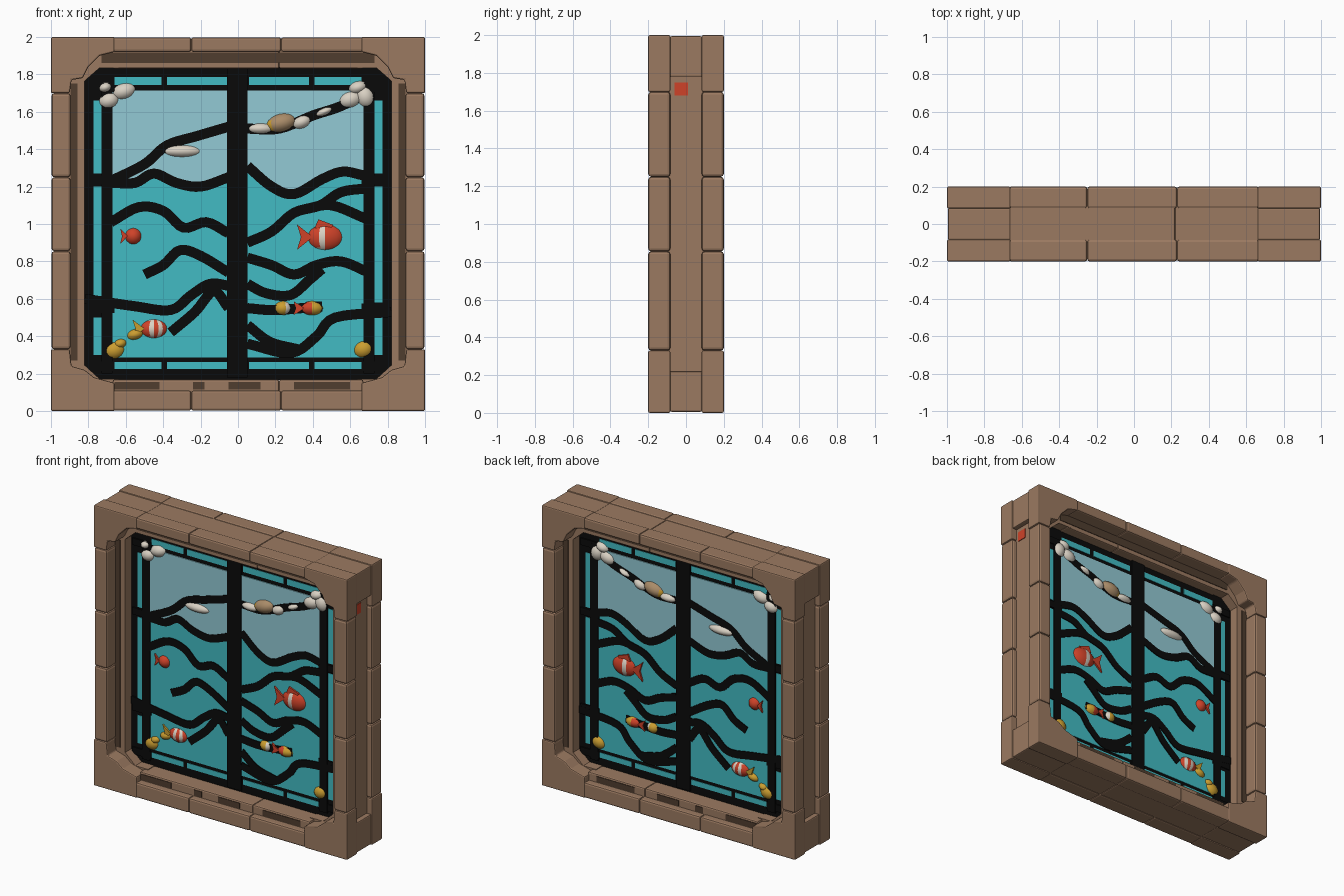
import bpy, bmesh, math
from mathutils import Vector

if "Cube" in bpy.data.objects:
    bpy.data.objects.remove(bpy.data.objects["Cube"])

def material(name, rgb):
    m = bpy.data.materials.new(name)
    m.diffuse_color = (*rgb, 1)
    m.use_nodes = True
    m.node_tree.nodes["Principled BSDF"].inputs["Base Color"].default_value = m.diffuse_color
    return m

WOOD = material("wood brown", (0.33, 0.195, 0.12))
DARK = material("dark wood", (0.08, 0.047, 0.028))
LEAD = material("lead black", (0.003, 0.003, 0.003))
SEA = material("sea teal", (0.055, 0.50, 0.55))
SKY = material("sky blue", (0.29, 0.59, 0.66))
WHITE = material("cloud white", (0.70, 0.64, 0.55))
RED = material("fish red", (0.62, 0.055, 0.022))
GOLD = material("coral gold", (0.60, 0.34, 0.03))
TAN = material("bird tan", (0.40, 0.26, 0.14))

def finish(name, bm, mats, bevel=0.0, smooth=False):
    bmesh.ops.recalc_face_normals(bm, faces=bm.faces)
    me = bpy.data.meshes.new(name)
    bm.to_mesh(me)
    bm.free()
    ob = bpy.data.objects.new(name, me)
    bpy.context.collection.objects.link(ob)
    for m in mats:
        me.materials.append(m)
    if smooth:
        for p in me.polygons:
            p.use_smooth = True
    if bevel:
        b = ob.modifiers.new("soft edges", 'BEVEL')
        b.width, b.segments, b.limit_method = bevel, 2, 'ANGLE'
    return ob

def prism(name, pts, y0, y1, mat, bevel=0.0):
    """Solid between two copies of an (x, z) outline at y0 and y1."""
    bm = bmesh.new()
    a, b = [[bm.verts.new((x, y, z)) for x, z in pts] for y in (y0, y1)]
    bm.faces.new(a)
    bm.faces.new(b[::-1])
    for i in range(len(pts)):
        bm.faces.new((a[i - 1], a[i], b[i], b[i - 1]))
    return finish(name, bm, [mat], bevel)

def box(name, x0, x1, z0, z1, y0, y1, mat, bevel=0.0):
    return prism(name, [(x0, z0), (x1, z0), (x1, z1), (x0, z1)], y0, y1, mat, bevel)

def curve(pts, n=5):
    """Catmull-Rom smoothing of a short path."""
    p = [Vector(q) for q in pts]
    p = [2 * p[0] - p[1]] + p + [2 * p[-1] - p[-2]]
    out = []
    for a, b, c, d in zip(p, p[1:], p[2:], p[3:]):
        for i in range(n):
            t = i / n
            out.append(0.5 * (2 * b + (c - a) * t + (2 * a - 5 * b + 4 * c - d) * t * t
                              + (3 * b - a - 3 * c + d) * t ** 3))
    return out + [p[-2]]

def ribbon(name, pts, width=0.058, depth=0.037, mat=LEAD):
    """Lead strip following a path, showing on both sides of the glass."""
    c = curve(pts)
    left, right = [], []
    for i, q in enumerate(c):
        t = (c[min(i + 1, len(c) - 1)] - c[max(i - 1, 0)]).normalized()
        n = Vector((-t.y, t.x)) * width / 2
        left.append(q + n)
        right.append(q - n)
    bm = bmesh.new()
    rows = [[bm.verts.new((a.x, s * depth, a.y)) for a in side]
            for side, s in ((left, -1), (right, -1), (right, 1), (left, 1))]
    for r, s in zip(rows, rows[1:] + rows[:1]):
        for i in range(len(c) - 1):
            bm.faces.new((r[i], r[i + 1], s[i + 1], s[i]))
    for i in (0, -1):
        bm.faces.new([r[i] for r in rows])
    return finish(name, bm, [mat])

def blob(name, x, z, rx, rz, mats, bands=(), ry=0.06, tilt=0.0):
    """Flattened ball; bands are (from, to) ranges of local x painted with mats[1]."""
    bm = bmesh.new()
    bmesh.ops.create_uvsphere(bm, u_segments=20, v_segments=12, radius=1)
    for f in bm.faces:
        cx = f.calc_center_median().x
        f.material_index = int(any(a < cx < b for a, b in bands))
    for v in bm.verts:
        px, pz = v.co.x * rx, v.co.z * rz
        v.co = (x + px * math.cos(tilt) - pz * math.sin(tilt), v.co.y * ry,
                z + px * math.sin(tilt) + pz * math.cos(tilt))
    return finish(name, bm, mats, smooth=True)

# --- wooden frame: corner blocks, notched in the middle layer ---
top = [(.66, 1.92), (.74, 1.9), (.8, 1.84), (.83, 1.78), (.89, 1.77)]
low = [(.66, .15), (.77, .18), (.82, .22), (.89, .24)]
for s in (-1, 1):
    for y0, y1, out, zt, zb in ((-.2, -.083, 1, 1.7, .33), (-.085, .085, .994, 1.78, .22), (.083, .2, 1, 1.7, .33)):
        for nm, outline in (("top_corner", [(out, 1 + out), (.66, 1 + out)] + top + [(.9, zt), (out, zt)]),
                            ("bottom_corner", [(out, 1 - out), (.66, 1 - out)] + low + [(.9, zb), (out, zb)])):
            prism(nm, [(s * x, z) for x, z in outline], y0, y1, WOOD, .008)
    # recessed side core, inner ledge and corner ledges
    box("side_core", s * .82, s * .96, .2, 1.8, -.1, .1, WOOD)
    for nm, fill in (("top_corner_ledge", [(.64, 1.835), (.74, 1.835), (.82, 1.765), (.92, 1.765), (.92, 1.95), (.64, 1.95)]),
                     ("bottom_corner_ledge", [(.64, .172), (.74, .172), (.82, .245), (.92, .245), (.92, .05), (.64, .05)])):
        prism(nm, [(s * x, z) for x, z in fill], -.1, .1, WOOD)
    # stacked side blocks, front and back
    for d in (-1, 1):
        for z0, z1 in ((.33, .855), (.855, 1.25), (1.25, 1.7)):
            box("side_block", s * .895, s * .997, z0, z1, d * .2, d * .083, WOOD, .015)
        box("ledge_shadow_side", s * .858, s * .896, .27, 1.75, d * .1, d * .104, DARK)

# --- top and bottom beams in three layers ---
seams = (-.67, -.25, .23, .67)
for d in (-1, 1):
    for x0, x1 in zip(seams, seams[1:]):
        box("top_beam", x0, x1, 1.92, 1.998, d * .2, d * .083, WOOD, .012)
        box("bottom_beam", x0, x1, .002, .11, d * .2, d * .083, WOOD, .012)
    box("top_shadow", -.73, .73, 1.86, 1.918, d * .1, d * .104, DARK)
    for x0, x1 in ((-.66, -.42), (-.24, -.18), (-.05, .12), (.3, .6)):
        box("bottom_shadow", x0, x1, .115, .155, d * .15, d * .154, DARK)
for x0, x1 in ((-.67, .22), (.22, .67)):
    box("top_core", x0, x1, 1.83, 1.992, -.1, .1, WOOD, .01)
    box("bottom_core", x0, x1, .008, .168, -.15, .15, WOOD, .01)

# --- leaded panel: black backing, sea panes, sky panes ---
backing = [(-.83, .24), (-.74, .165), (.74, .165), (.83, .24), (.83, 1.77), (.74, 1.845), (-.74, 1.845), (-.83, 1.77)]
prism("lead_backing", backing, -.028, .028, LEAD)
sky_line_left = [(-.67, 1.22), (-.55, 1.22), (-.45, 1.27), (-.33, 1.22), (-.2, 1.2), (-.05, 1.25)]
sky_line_right = [(.05, 1.31), (.18, 1.2), (.3, 1.16), (.45, 1.24), (.56, 1.28), (.67, 1.26)]
for s, line in ((-1, sky_line_left), (1, sky_line_right)):
    box("sea_pane", s * .05, s * .67, .285, 1.715, -.031, .031, SEA)
    edge = [tuple(q) for q in curve(line)]
    prism("sky_pane", edge + [(edge[-1][0], 1.715), (edge[0][0], 1.715)], -.034, .034, SKY)
    box("edge_bar", s * .67, s * .73, .2, 1.74, -.037, .037, LEAD)
    for z0, z1 in ((.3, .5), (.58, 1.2), (1.27, 1.66)):
        box("edge_strip", s * .73, s * .772, z0, z1, -.031, .031, SEA)
    for x0, x1 in ((.06, .38), (.41, .66)):
        box("top_strip", s * x0, s * x1, 1.742, 1.785, -.031, .031, SEA)
        box("bottom_strip", s * x0, s * x1, .225, .262, -.031, .031, SEA)
box("centre_bar", -.058, .05, .18, 1.84, -.04, .04, LEAD)

# --- wavy lead lines ---
waves = [
    sky_line_left, sky_line_right,
    [(-.68, 1.23), (-.5, 1.32), (-.38, 1.42), (-.22, 1.47), (-.05, 1.52)],
    [(-.68, 1.01), (-.53, 1.09), (-.4, 1.07), (-.29, .98), (-.17, 1.01), (-.05, .95)],
    [(-.5, .73), (-.4, .78), (-.31, .86), (-.2, .83), (-.05, .74)],
    [(-.82, .6), (-.55, .56), (-.36, .54), (-.25, .62), (-.15, .68), (-.05, .67)],
    [(-.36, .42), (-.23, .53), (-.13, .64), (-.05, .55)],
    [(.05, .9), (.18, .96), (.3, 1.06), (.44, 1.1), (.55, 1.17), (.68, 1.19)],
    [(.36, 1.08), (.5, 1.1), (.68, 1.03)],
    [(.05, .82), (.18, .78), (.3, .73), (.42, .78), (.55, .8), (.7, .74)],
    [(.05, .68), (.15, .63), (.28, .62), (.38, .7), (.45, .76)],
    [(.05, .55), (.2, .54), (.45, .56)],
    [(.05, .36), (.28, .31), (.42, .4), (.52, .5), (.82, .53)],
    [(.05, .46), (.17, .37), (.32, .33)],
    [(.05, 1.51), (.22, 1.51), (.4, 1.58), (.55, 1.63), (.68, 1.7)],
]
for w in waves:
    ribbon("lead_wave", w, .054)
for s in (-1, 1):
    for z in (.24, .55, 1.235, 1.73):
        box("lead_tie", s * .66, s * .81, z - .025, z + .025, -.036, .036, LEAD)

# --- clouds, bird and coral ---
blob("left_cloud", -.3, 1.39, .115, .038, [WHITE])
blob("branch_cloud", .12, 1.51, .08, .034, [WHITE])
blob("bird_body", .23, 1.54, .09, .055, [TAN, GOLD], [(-1, -.55)], .07, .25)
blob("bird_wing", .34, 1.545, .06, .04, [WHITE], tilt=.4)
blob("bird_tip", .46, 1.6, .055, .024, [WHITE], tilt=.4)
for x, z, rx, rz in ((.6, 1.665, .07, .05), (.68, 1.68, .055, .065), (.64, 1.73, .055, .038),
                     (-.69, 1.66, .06, .048), (-.61, 1.71, .07, .048), (-.71, 1.73, .04, .03)):
    blob("corner_cloud", x, z, rx, rz, [WHITE], tilt=.3)
for x, z, rx, rz in ((-.66, .325, .062, .052), (-.63, .36, .04, .03), (.67, .33, .06, .052), (-.55, .41, .052, .034)):
    blob("coral", x, z, rx, rz, [GOLD], ry=.054, tilt=.3)

# --- fish: banded body with a flat tail ---
def fish(x, z, rx, rz, mats, bands, tail, tail_mat=RED):
    blob("fish_body", x, z, rx, rz, mats, bands)
    a = x + tail * rx
    prism("fish_tail", [(a - tail * rx * .4, z), (a + tail * rx * .4, z + rz * .85),
                        (a + tail * rx * .2, z), (a + tail * rx * .4, z - rz * .85)], -.044, .044, tail_mat)

fish(.465, .93, .107, .08, [RED, WHITE], [(-.3, .05)], -1)
prism("fish_fin", [(.41, .98), (.43, 1.025), (.51, .995), (.48, .96)], -.042, .042, RED)
fish(-.56, .935, .05, .05, [RED], [], -1)
fish(-.45, .44, .082, .058, [RED, WHITE], [(-.35, -.05), (.25, .5)], -1, GOLD)
fish(.395, .55, .07, .044, [GOLD, RED], [(-1, -.1)], -1)
blob("gold_fish", .24, .55, .052, .044, [GOLD, WHITE], [(.35, .75)])

# --- small red mark in the right side groove ---
box("side_mark", .955, .965, 1.68, 1.75, -.06, .01, RED)
